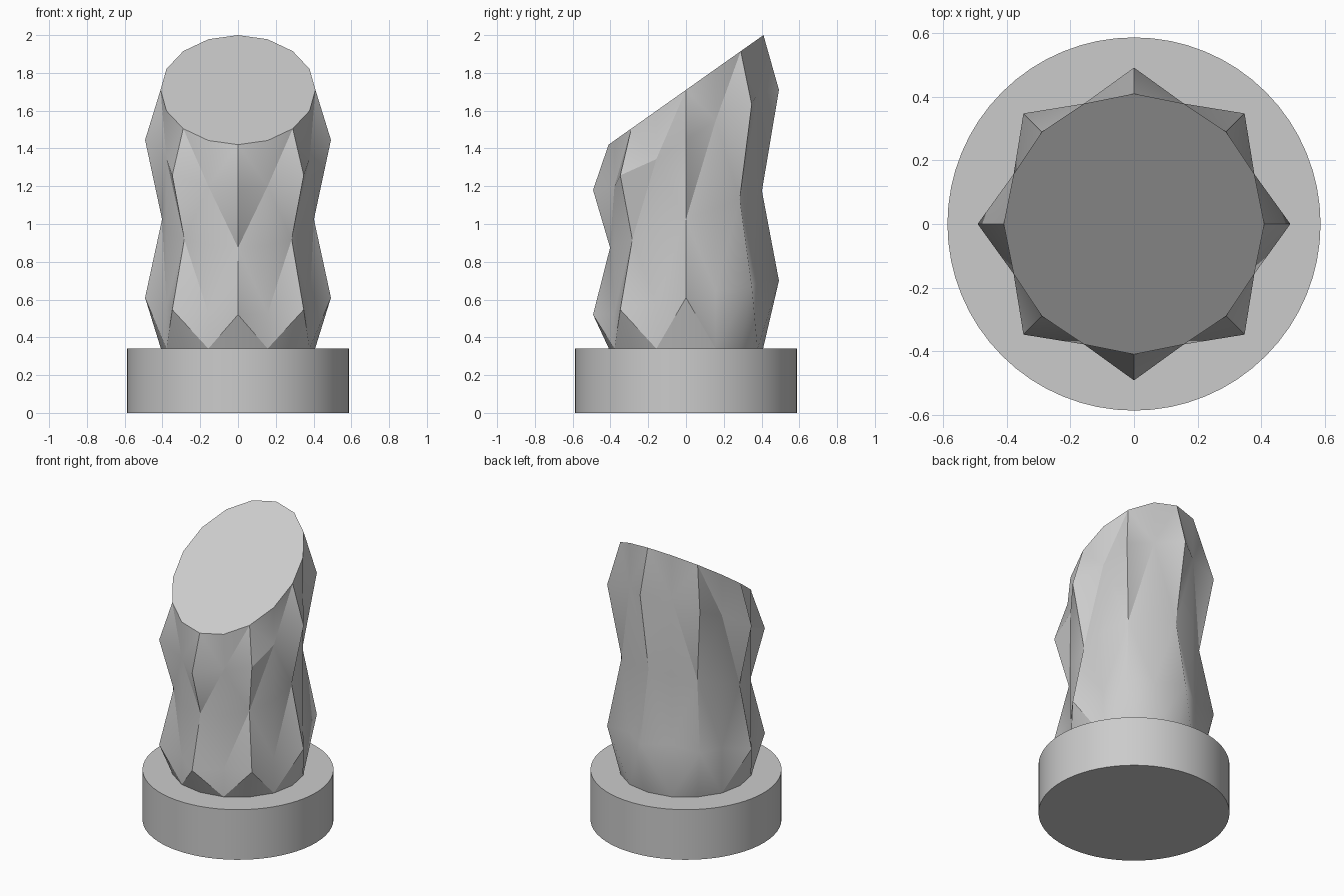
import bpy, bmesh, math

cube = bpy.data.objects.get("Cube")
if cube:
    bpy.data.objects.remove(cube, do_unlink=True)

# Single grey material
grey = bpy.data.materials.new("plain_grey")
grey.use_nodes = True
colour = (0.6, 0.6, 0.6, 1)
grey.diffuse_color = colour
grey.node_tree.nodes["Principled BSDF"].inputs["Base Color"].default_value = colour


def finish(obj, angle):
    obj.data.materials.append(grey)
    bpy.ops.object.select_all(action="DESELECT")
    obj.select_set(True)
    bpy.context.view_layer.objects.active = obj
    bpy.ops.object.shade_smooth_by_angle(angle=math.radians(angle))


# Round base
bpy.ops.mesh.primitive_cylinder_add(vertices=64, radius=0.587, depth=0.34, location=(0, 0, 0.17))
base = bpy.context.object
base.name = "round_base"
finish(base, 30)

# Faceted column: rings of (centre height, rise towards the back, ridge radius)
SIDES = 16
VALLEY = 0.41
RINGS = [(0.34, 0, 0.408), (0.61, 0.09, 0.492), (1.025, 0.15, 0.402),
         (1.445, 0.265, 0.492), (1.71, 0.29, 0.41)]
# Level of the ridge end of each band's diagonals (1 = upper ring)
RIDGE_END = [1, 1, 0, 1]

bm = bmesh.new()
rings = []
for height, rise, ridge in RINGS:
    ring = []
    for i in range(SIDES):
        a = math.tau * i / SIDES
        r = VALLEY if i % 2 else ridge
        ring.append(bm.verts.new((r * math.cos(a), r * math.sin(a), height + rise * math.sin(a))))
    rings.append(ring)

for lower, upper, end in zip(rings, rings[1:], RIDGE_END):
    for i in range(SIDES):
        j = (i + 1) % SIDES
        a, b, c, d = lower[i], lower[j], upper[j], upper[i]
        # Split each panel from its ridge corner to its valley corner
        if (i % 2 == 0) == (end == 1):
            bm.faces.new((a, b, d))
            bm.faces.new((b, c, d))
        else:
            bm.faces.new((a, b, c))
            bm.faces.new((a, c, d))

# Flat bottom and slanted top
bm.faces.new(rings[0][::-1])
bm.faces.new(rings[-1])
bm.normal_update()

mesh = bpy.data.meshes.new("faceted_column")
bm.to_mesh(mesh)
bm.free()
column = bpy.data.objects.new("faceted_column", mesh)
bpy.context.collection.objects.link(column)
finish(column, 30)
